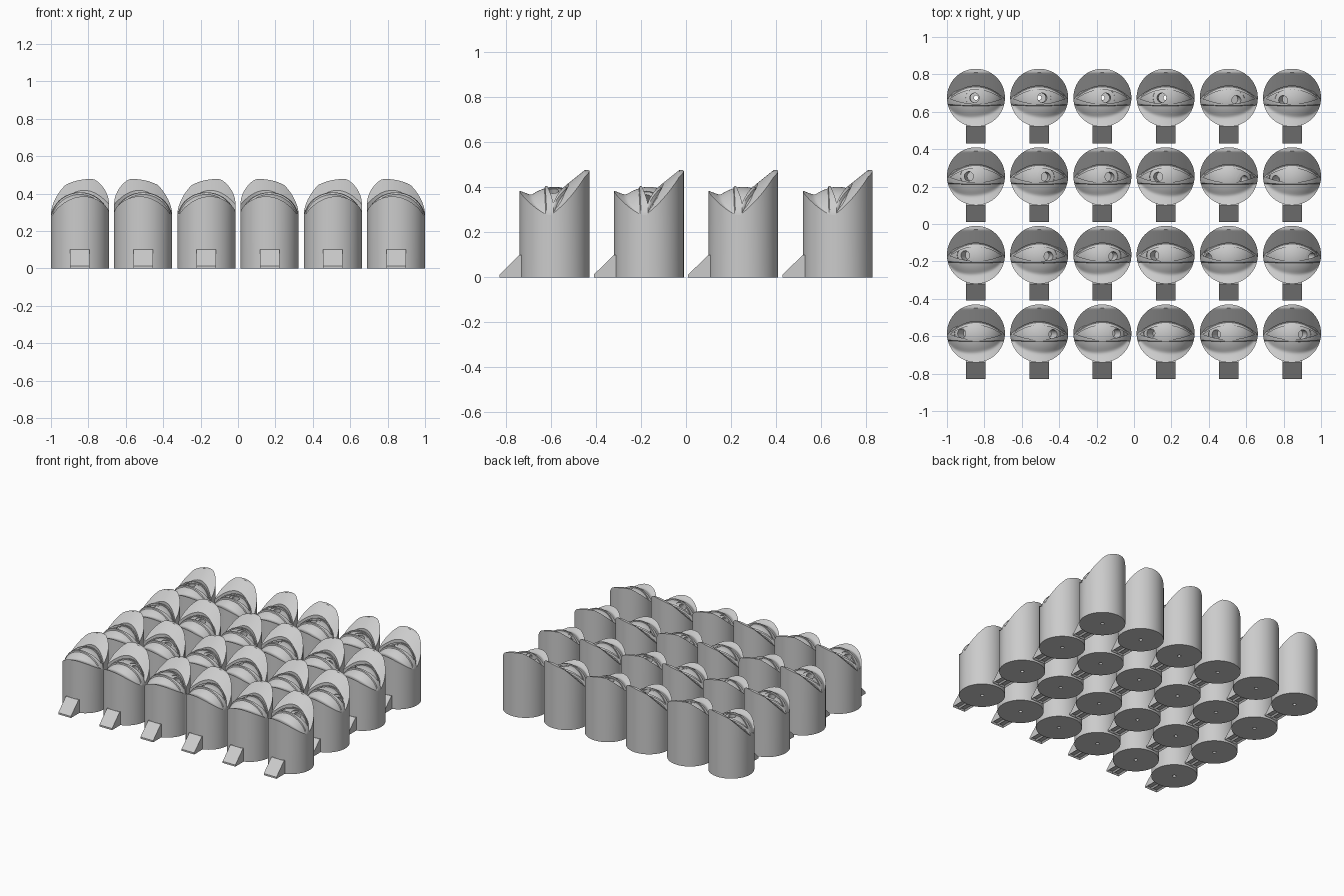
import bpy, bmesh
from math import sin, cos, pi, sqrt, radians
from mathutils import Matrix, Vector

if "Cube" in bpy.data.objects:
    bpy.data.objects.remove(bpy.data.objects["Cube"], do_unlink=True)

R = 0.155            # pedestal radius
BALL = 0.15          # eyeball radius
BALL_Z = 0.252       # eyeball centre height
COLS, ROWS = 6, 4
COL_STEP, ROW_STEP = 0.338, 0.42

grey = bpy.data.materials.new("light grey")
grey.use_nodes = True
tone = (0.6, 0.6, 0.6, 1)
grey.diffuse_color = tone
grey.node_tree.nodes["Principled BSDF"].inputs["Base Color"].default_value = tone


def finish(bm, name):
    bmesh.ops.recalc_face_normals(bm, faces=bm.faces)
    mesh = bpy.data.meshes.new(name)
    bm.to_mesh(mesh)
    bm.free()
    mesh.materials.append(grey)
    mesh.polygons.foreach_set("use_smooth", [True] * len(mesh.polygons))
    mesh.set_sharp_from_angle(angle=radians(35))
    return mesh


def place(name, mesh, location):
    ob = bpy.data.objects.new(name, mesh)
    ob.location = location
    bpy.context.collection.objects.link(ob)
    return ob


# Surface heights around the eye; u points towards the nose
def lid(u, y):
    return BALL_Z + sqrt(max(0.0009, (BALL + 0.008) ** 2 - u * u - y * y))


def brow(u, y):
    return 0.477 - 1.9 * (u - 0.05) ** 2 - 0.8 * max(0.0, 0.135 - y)


def cheek(u, y):
    a = 0.385 - 1.8 * u * u + 0.12 * u - 0.4 * (y + R)
    b = lid(u, y) - 0.007
    return (a + b + sqrt((a - b) ** 2 + 0.0001)) / 2 - 0.002


def arch(u, half):
    return 1 - (u / half) ** 2


def column(u):
    """Points across the face from front rim to back rim, and the opening index."""
    edge = sqrt(max(0, R * R - u * u))

    def clip(y):
        return max(-edge, min(edge, y))
    open_arch = max(0, arch(u, 0.137))
    crease = clip(-0.04 - 0.006 * arch(u, 0.14))
    low = clip(-0.005 - 0.028 * open_arch)
    up = clip(-0.005 + 0.048 * open_arch)
    fold = clip(0.005 + 0.058 * arch(u, 0.14))
    groove = max(up, fold - 0.005)
    pts = []

    def section(y0, y1, n, height):
        for i in range(n + 1):
            y = y0 + (y1 - y0) * i / n
            pts.append(Vector((u, y, height(u, y))))
    section(-edge, crease, 12, cheek)
    pts.append(Vector((u, crease, min(cheek(u, crease), lid(u, crease)) - 0.008)))
    section(min(low, crease + 0.004), low, 4, lid)
    pts.append(Vector((u, low, lid(u, low) - 0.03)))
    gap = len(pts) - 1
    pts.append(Vector((u, up, lid(u, up) - 0.03)))
    section(up, groove, 4, lid)
    pts.append(Vector((u, fold, lid(u, fold) - 0.012)))
    section(fold, edge, 14, brow)
    return pts, gap


def quad(bm, *verts):
    if len(set(verts)) == len(verts):
        bm.faces.new(verts)


def bridge(bm, a, b):
    n = len(a)
    for i in range(n):
        quad(bm, a[i], a[(i + 1) % n], b[(i + 1) % n], b[i])


def body_mesh(side):
    bm = bmesh.new()
    # Sculpted lids, cheek and brow
    n = 56
    grid = []
    for i in range(n + 1):
        u = -R * cos(pi * i / n)
        pts, gap = column(u)
        grid.append([bm.verts.new(p) for p in pts])
    for a, b in zip(grid, grid[1:]):
        for j in range(len(a) - 1):
            if j != gap:
                quad(bm, a[j], b[j], b[j + 1], a[j + 1])
    # Round wall, base and central through hole
    rim = [c[0] for c in grid] + [c[-1] for c in reversed(grid)]

    def ring(radius, z):
        k = radius / R
        return [bm.verts.new((v.co.x * k, v.co.y * k, z)) for v in rim]
    loops = [rim, ring(R, 0), ring(0.012, 0), ring(0.012, 0.13), ring(0.14, 0.13)]
    for a, b in zip(loops, loops[1:]):
        bridge(bm, a, b)
    bmesh.ops.remove_doubles(bm, verts=bm.verts, dist=0.00005)
    # Wedge foot with two slots underneath
    profile = [(-0.245, 0), (-0.245, 0.012), (-0.155, 0.1), (-0.14, 0.1), (-0.14, 0)]
    ends = [[bm.verts.new((x, y, z)) for y, z in profile] for x in (-0.052, 0.052)]
    bridge(bm, *ends)
    wedge = [f for v in ends[0] for f in v.link_faces]
    wedge += [bm.faces.new(e) for e in ends]
    wedge = list(set(wedge))
    parts = wedge + list({e for f in wedge for e in f.edges}) + ends[0] + ends[1]
    bmesh.ops.bisect_plane(bm, geom=parts, plane_co=(0, 0, 0), plane_no=(1, 0, 0))
    under = [f for f in bm.faces if f.calc_center_median().y < -0.17
             and all(abs(v.co.z) < 0.001 for v in f.verts)]
    bmesh.ops.inset_individual(bm, faces=under, thickness=0.015)
    bmesh.ops.translate(bm, verts=list({v for f in under for v in f.verts}), vec=(0, 0, 0.01))
    if side < 0:
        bmesh.ops.scale(bm, verts=bm.verts, vec=(-1, 1, 1))
    return finish(bm, "eye_pedestal")


def eyeball_mesh(dx, dy):
    """Ball turned about its gaze axis: pupil bore, recessed iris, then sphere."""
    bm = bmesh.new()
    pupil, iris, dent = 0.025, 0.047, 0.004
    ri = BALL - dent
    through = abs(dx) < 0.03 and abs(dy) < 0.01
    prof = [] if through else [(0, 0.085)]
    prof += [(pupil, 0.085), (pupil, sqrt(ri * ri - pupil ** 2))]
    prof += [(r, sqrt(ri * ri - r * r)) for r in (0.032, 0.04, iris)]
    start, stop = 0.32, 2.0
    prof += [(BALL * sin(t), BALL * cos(t))
             for t in (start + (stop - start) * i / 20 for i in range(21))]
    n = 48
    rings = []
    for r, z in prof:
        if r == 0:
            rings.append([bm.verts.new((0, 0, z))] * n)
        else:
            rings.append([bm.verts.new((r * cos(2 * pi * i / n), r * sin(2 * pi * i / n), z))
                          for i in range(n)])
    for a, b in zip(rings, rings[1:]):
        for i in range(n):
            k = (i + 1) % n
            if a[i] is a[k]:
                bm.faces.new((a[i], b[i], b[k]))
            else:
                bm.faces.new((a[i], b[i], b[k], a[k]))
    gaze = Vector((dx, dy, sqrt(BALL ** 2 - dx * dx - dy * dy)))
    turn = Vector((0, 0, 1)).rotation_difference(gaze).to_matrix().to_4x4()
    bmesh.ops.transform(bm, matrix=Matrix.Translation((0, 0, BALL_Z)) @ turn, verts=bm.verts)
    return finish(bm, "eyeball")


# Gaze offsets (x, y) per column, rows from front to back
GAZES = [
    [(-.08, 0), (.077, -.005), (.08, 0), (-.082, 0), (-.07, -.006), (.06, -.006)],
    [(-.06, -.003), (.052, -.008), (.06, -.008), (-.062, -.003), (-.112, -.018), (.11, -.014)],
    [(-.04, 0), (.037, -.003), (.04, -.003), (-.042, -.003), (.085, -.022), (-.09, -.022)],
    [(-.008, 0), (.017, 0), (.02, 0), (-.022, 0), (.042, -.014), (-.05, -.014)],
]

# Grid of mirrored pairs
bodies = {s: body_mesh(s) for s in (1, -1)}
for row in range(ROWS):
    for col in range(COLS):
        at = ((col - (COLS - 1) / 2) * COL_STEP, -0.585 + row * ROW_STEP, 0)
        tag = f"{row + 1}_{col + 1}"
        place("eye_pedestal_" + tag, bodies[1 if col % 2 == 0 else -1], at)
        place("eyeball_" + tag, eyeball_mesh(*GAZES[row][col]), at)
